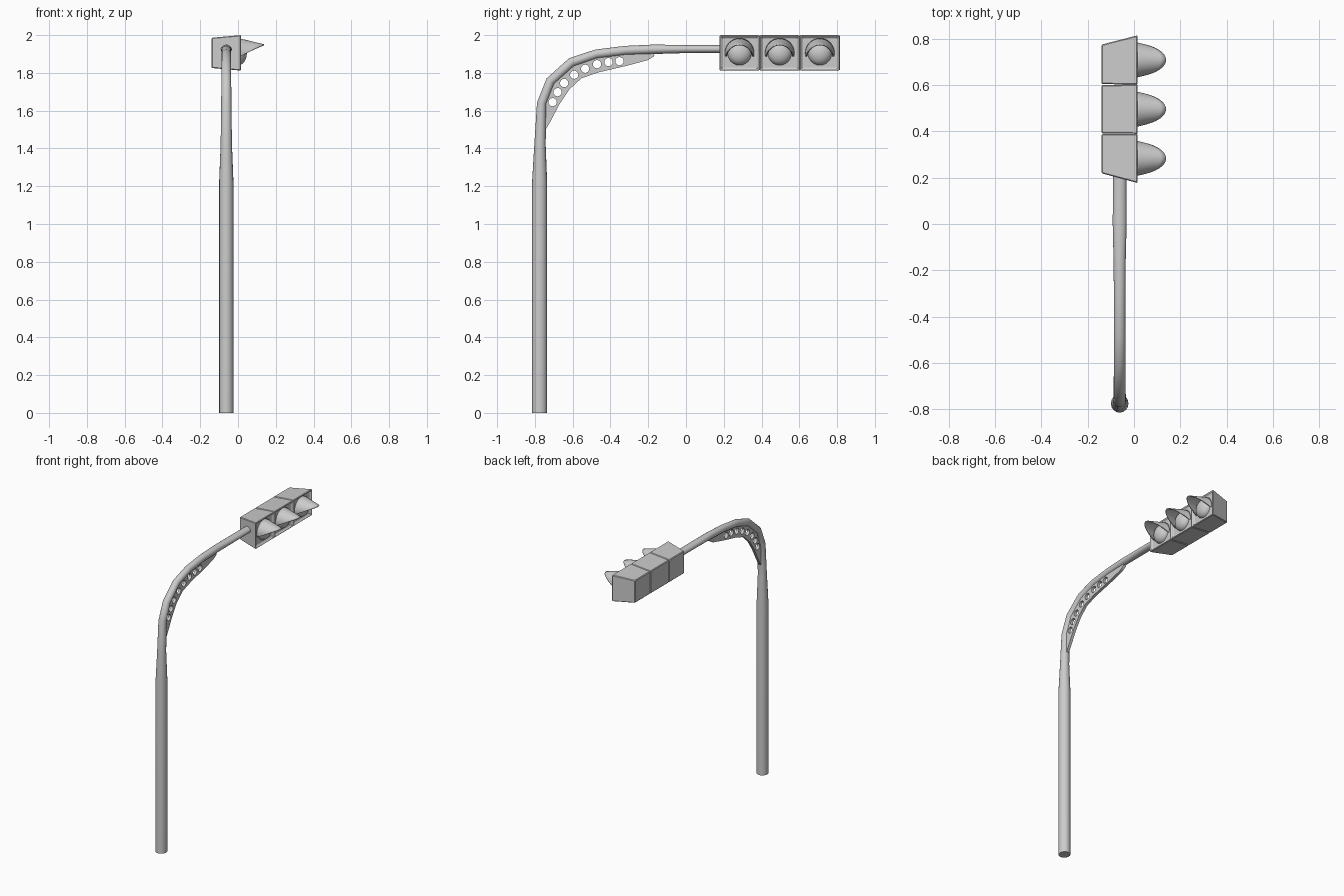
import bpy, bmesh, math
from mathutils import Vector

if "Cube" in bpy.data.objects:
    bpy.data.objects.remove(bpy.data.objects["Cube"])

AX = -0.062                       # x of the pole and arm axis
CZ = 1.906                        # height of the lamp centres


def finish(name, bm, smooth=None):
    bmesh.ops.recalc_face_normals(bm, faces=bm.faces)
    me = bpy.data.meshes.new(name)
    bm.to_mesh(me)
    bm.free()
    ob = bpy.data.objects.new(name, me)
    bpy.context.collection.objects.link(ob)
    if smooth:
        bpy.ops.object.select_all(action='DESELECT')
        bpy.context.view_layer.objects.active = ob
        ob.select_set(True)
        bpy.ops.object.shade_smooth_by_angle(angle=math.radians(smooth))
    return ob


# Pole and curved arm: y, z, radius in the bend plane, radius across it
path = [(-0.775, 0, .040, .038), (-0.775, 1.22, .040, .038),
        (-0.773, 1.42, .030, .030), (-0.764, 1.64, .025, .027),
        (-0.717, 1.757, .025, .026), (-0.606, 1.856, .025, .025),
        (-0.475, 1.900, .024, .025), (-0.32, 1.919, .024, .025),
        (-0.167, 1.925, .025, .026), (0.0, 1.926, .021, .030),
        (0.21, 1.926, .021, .029)]
N = 16
bm = bmesh.new()
rings = []
for i, (y, z, rp, rx) in enumerate(path):
    a, b = path[max(i - 1, 0)], path[min(i + 1, len(path) - 1)]
    t = Vector((0, b[0] - a[0], b[1] - a[1])).normalized()
    if i < 2:
        t = Vector((0, 0, 1))
    n = Vector((0, -t.z, t.y))
    ring = []
    for k in range(N):
        w = 2 * math.pi * k / N
        ring.append(bm.verts.new(Vector((AX, y, z)) + n * rp * math.cos(w)
                                 + Vector((rx * math.sin(w), 0, 0))))
    rings.append(ring)
for r, s in zip(rings, rings[1:]):
    for k in range(N):
        bm.faces.new((r[k], r[(k + 1) % N], s[(k + 1) % N], s[k]))
bm.faces.new(rings[0])
bm.faces.new(rings[-1])
finish("pole_and_arm", bm, 40)

# Perforated gusset plate under the bend: a filled flat outline with round holes
inner = [(p[0], p[1]) for p in path[3:8]]
outer = [(-0.175, 1.912), (-0.167, 1.889), (-0.204, 1.867), (-0.320, 1.836),
         (-0.458, 1.804), (-0.553, 1.772), (-0.617, 1.713), (-0.67, 1.634),
         (-0.717, 1.544), (-0.75, 1.488), (-0.768, 1.488)]
holes = [(-0.706, 1.645), (-0.68, 1.698), (-0.645, 1.746), (-0.592, 1.790),
         (-0.534, 1.822), (-0.471, 1.846), (-0.410, 1.857), (-0.352, 1.862)]
cu = bpy.data.curves.new("gusset_plate", 'CURVE')
cu.dimensions = '2D'
cu.fill_mode = 'BOTH'
cu.extrude = 0.010


def loop(pts):
    sp = cu.splines.new('POLY')
    sp.points.add(len(pts) - 1)
    for p, (u, v) in zip(sp.points, pts):
        p.co = (u, v, 0, 1)
    sp.use_cyclic_u = True


loop(inner + outer)
for hy, hz in holes:
    loop([(hy + .022 * math.cos(k * math.pi / 8), hz + .022 * math.sin(k * math.pi / 8))
          for k in range(16)])
plate = bpy.data.objects.new("gusset_plate", cu)
bpy.context.collection.objects.link(plate)
plate.location.x = AX
plate.rotation_euler = (math.pi / 2, 0, math.pi / 2)
bpy.ops.object.select_all(action='DESELECT')
bpy.context.view_layer.objects.active = plate
plate.select_set(True)
bpy.ops.object.convert(target='MESH')


# Housing section: tapered box with a recessed front panel
def housing(name, y0, y1, taper0, taper1):
    bm = bmesh.new()

    def rect(x, a, b, lo, hi):
        return [bm.verts.new((x, y, z)) for y, z in ((a, lo), (b, lo), (b, hi), (a, hi))]
    back = rect(-0.14, y0 + taper0, y1 - taper1, 1.826, 1.986)
    front = rect(0.016, y0, y1, 1.812, 2.0)
    bm.faces.new(back)
    face = bm.faces.new(front)
    for k in range(4):
        j = (k + 1) % 4
        bm.faces.new((back[k], back[j], front[j], front[k]))
    bmesh.ops.recalc_face_normals(bm, faces=bm.faces)
    bmesh.ops.inset_region(bm, faces=[face], thickness=0.012)
    bmesh.ops.inset_region(bm, faces=[face], thickness=0.007, depth=-0.012)
    ob = finish(name, bm)
    bev = ob.modifiers.new("edge_bevel", 'BEVEL')
    bev.width = 0.005
    bev.segments = 1
    bev.limit_method = 'ANGLE'
    bev.angle_limit = math.radians(60)


# Domed lens
def lens(name, y):
    bm = bmesh.new()
    bmesh.ops.create_uvsphere(bm, u_segments=24, v_segments=12, radius=1)
    for v in bm.verts:
        c = v.co.copy()
        v.co = (c.z * 0.045 + 0.002, y + c.x * 0.064, CZ + c.y * 0.066)
    bmesh.ops.delete(bm, geom=[v for v in bm.verts if v.co.x < -0.004], context='VERTS')
    finish(name, bm, 60)


# Visor: tapering hood cut off by a slanted plane
def visor(name, y):
    bm = bmesh.new()
    steps, rows = 28, 6
    grid = []
    for k in range(steps + 1):
        a = math.radians(-15 + 210 * k / steps)
        s = math.sin(a)
        length = (0.078 * s + 0.0235) / (0.55 + 0.26 * s)
        col = []
        for m in range(rows + 1):
            u = length * m / rows
            r = 0.078 - 0.26 * u
            col.append(bm.verts.new((0.003 + u * 1.08, y + r * math.cos(a), CZ + r * s)))
        grid.append(col)
    for p, q in zip(grid, grid[1:]):
        for m in range(rows):
            bm.faces.new((p[m], q[m], q[m + 1], p[m + 1]))
    ob = finish(name, bm, 40)
    # thicken towards the inside
    sol = ob.modifiers.new("thickness", 'SOLIDIFY')
    sol.thickness = 0.006
    up = max(ob.data.polygons, key=lambda f: f.center.z).normal.z
    sol.offset = -1 if up > 0 else 1


# Signal head: three sections side by side, outer ends slanting to the back
Y0, W = 0.177, 0.2127
for i, part in enumerate(("near", "middle", "far")):
    a = Y0 + i * W
    housing(part + "_housing", a, a + W, 0.042 if i == 0 else 0.002,
            0.040 if i == 2 else 0.002)
    yc = a + W / 2
    lens(part + "_lens", yc)
    visor(part + "_visor", yc)
